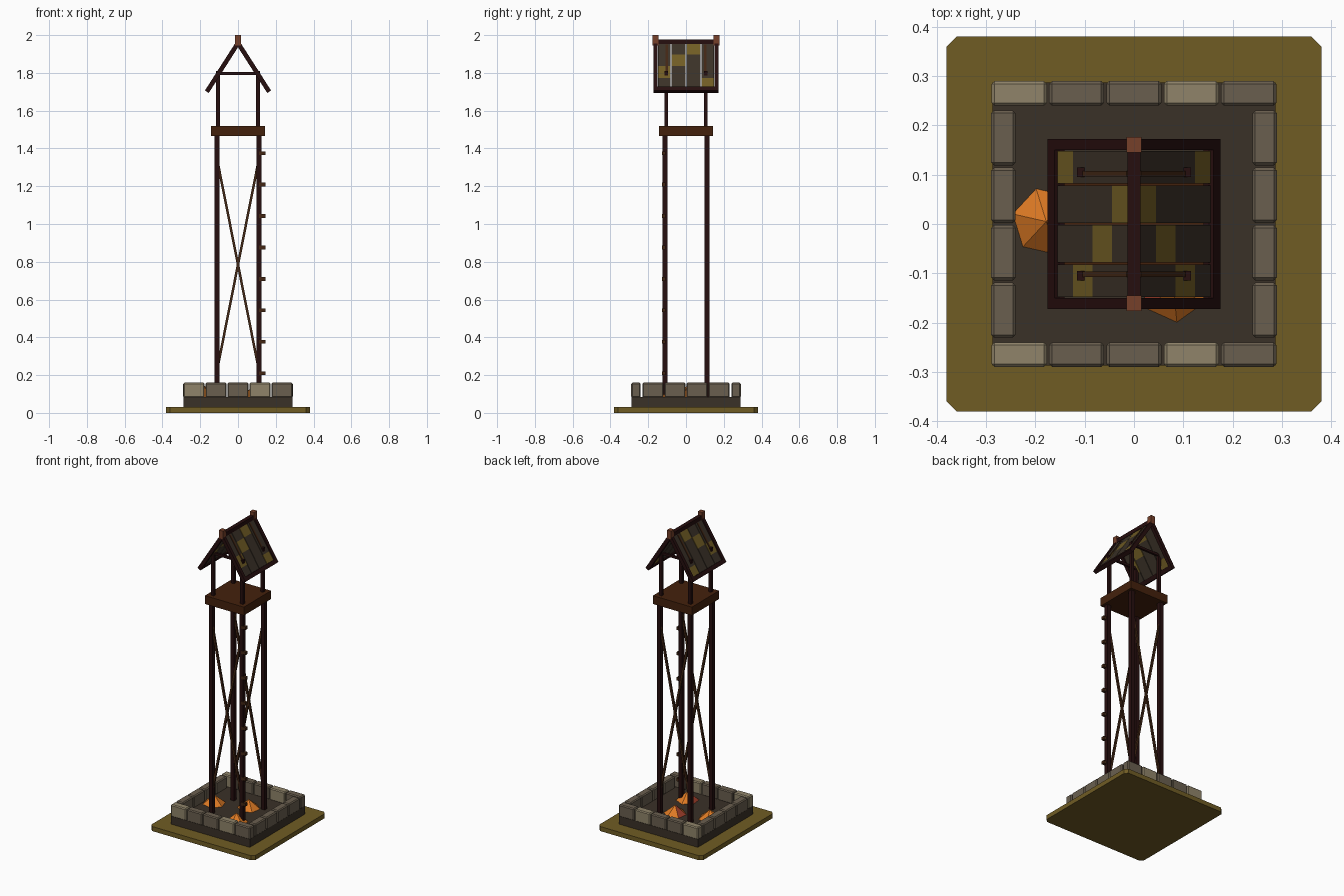
import bpy, bmesh, math
from mathutils import Vector, Matrix

if "Cube" in bpy.data.objects:
    bpy.data.objects.remove(bpy.data.objects["Cube"])


def mat(name, r, g, b):
    m = bpy.data.materials.new(name)
    lin = [((c / 255 + 0.055) / 1.055) ** 2.4 if c > 10 else c / 255 / 12.92 for c in (r, g, b)]
    m.diffuse_color = (*lin, 1)
    m.use_nodes = True
    m.node_tree.nodes["Principled BSDF"].inputs["Base Color"].default_value = m.diffuse_color
    return m


OLIVE = mat("olive", 112, 92, 36)
SOIL = mat("dark_soil", 58, 49, 39)
STONE = mat("stone", 106, 95, 79)
LIGHT = mat("light_stone", 144, 132, 106)
WOOD = mat("dark_wood", 38, 14, 14)
PLANK = mat("platform_brown", 68, 33, 12)
BRACE = mat("brace_brown", 66, 38, 20)
COPPER = mat("ridge_copper", 118, 64, 42)
ORANGE = mat("leaf_orange", 222, 122, 36)
RED = mat("leaf_red", 160, 62, 42)


def finish(name, bm, mats):
    me = bpy.data.meshes.new(name)
    bm.to_mesh(me)
    bm.free()
    for m in mats:
        me.materials.append(m)
    ob = bpy.data.objects.new(name, me)
    bpy.context.collection.objects.link(ob)
    return ob


def box(name, m, centre, size, tilt=0.0, bevel=0.0):
    """Box with a centre and full size, tilted about the y axis."""
    bm = bmesh.new()
    bmesh.ops.create_cube(bm, size=1, matrix=Matrix.Diagonal((*size, 1)))
    if bevel:
        bmesh.ops.bevel(bm, geom=bm.edges[:], offset=bevel, segments=1, affect='EDGES')
    bm.transform(Matrix.Translation(centre) @ Matrix.Rotation(tilt, 4, 'Y'))
    return finish(name, bm, [m])


def bar(name, m, p, q, y, wy, t):
    """Bar between two (x, z) points at depth y."""
    dx, dz = q[0] - p[0], q[1] - p[1]
    return box(name, m, ((p[0] + q[0]) / 2, y, (p[1] + q[1]) / 2),
               (math.hypot(dx, dz), wy, t), -math.atan2(dz, dx))


# Ground plate with clipped corners
bm = bmesh.new()
a, c = 0.38, 0.36
ring = [(c, -a), (a, -c), (a, c), (c, a), (-c, a), (-a, c), (-a, -c), (-c, -a)]
face = bm.faces.new([bm.verts.new((x, y, 0)) for x, y in ring])
top = bmesh.ops.extrude_face_region(bm, geom=[face])
bmesh.ops.translate(bm, vec=(0, 0, 0.03), verts=[v for v in top["geom"] if isinstance(v, bmesh.types.BMVert)])
bmesh.ops.recalc_face_normals(bm, faces=bm.faces[:])
finish("ground_plate", bm, [OLIVE])
box("soil_bed", SOIL, (0, 0, 0.055), (0.575, 0.575, 0.06))

# Stone kerb
P = 0.1165
for s in (-1, 1):
    for i in range(5):
        box("kerb_stone", LIGHT if i in (0, 3) else STONE, ((i - 2) * P, s * 0.265, 0.12),
            (0.112, 0.05, 0.08), bevel=0.006)
    for i in range(4):
        box("side_kerb_stone", STONE, (s * 0.265, (i - 1.5) * P, 0.12),
            (0.05, 0.112, 0.08), bevel=0.006)

# Leaf piles
for n, (px, py, turn) in enumerate([(-0.178, 0.005, 0.3), (0.03, 0.07, 0.9), (0.08, -0.13, 0.1)]):
    bm = bmesh.new()
    bmesh.ops.create_cone(bm, cap_ends=True, segments=6, radius1=0.072, radius2=0, depth=0.06,
                          matrix=Matrix.Translation((px, py, 0.113)) @ Matrix.Rotation(turn, 4, 'Z'))
    for f in bm.faces:
        d = f.calc_center_median() - Vector((px, py, 0.1))
        f.material_index = 1 if d.x < -0.01 and d.y > -0.01 and abs(d.y) < 0.025 else 0
    finish("leaf_pile", bm, [ORANGE, RED])

# Legs, upper posts
for sx in (-1, 1):
    for sy in (-1, 1):
        box("leg", WOOD, (sx * 0.112, sy * 0.112, 0.775), (0.027, 0.027, 1.39))
        box("upper_post", WOOD, (sx * 0.106, sy * 0.105, 1.66), (0.02, 0.02, 0.3))

# Cross braces on front and back, tie beams
for sy in (-1, 1):
    for sx in (-1, 1):
        bar("cross_brace", BRACE, (-sx * 0.108, 0.24), (sx * 0.108, 1.33), sy * 0.112 + sx * 0.003, 0.012, 0.013)
    box("tie_beam", WOOD, (0, sy * 0.105, 1.797), (0.21, 0.014, 0.015))

# Climbing pegs
for i in range(8):
    box("climbing_peg", BRACE, (0.128, -0.118, 0.21 + i * 0.1664), (0.034, 0.02, 0.02))

# Platform
box("platform", PLANK, (0, 0, 1.4925), (0.284, 0.284, 0.055))

# Roof frame
APEX, EAVE = 1.958, (0.16, 1.708)
for sx in (-1, 1):
    for sy in (-1, 1):
        bar("rafter", WOOD, (0, APEX), (sx * EAVE[0], EAVE[1]), sy * 0.161, 0.022, 0.024)
        # thin batten on the roof slope
        k = (APEX - EAVE[1]) / EAVE[0]
        bar("roof_batten", BRACE, (sx * 0.012, APEX - 0.012 * k + 0.008),
            (sx * 0.11, APEX - 0.11 * k + 0.008), sy * 0.102, 0.012, 0.008)
    bar("eave_beam", WOOD, (sx * 0.151, APEX - 0.151 * k), (sx * 0.165, APEX - 0.165 * k), 0, 0.344, 0.024)
box("ridge_beam", WOOD, (0, 0, 1.965), (0.026, 0.344, 0.026))
for sy in (-1, 1):
    box("ridge_cap", COPPER, (0, sy * 0.161, 1.973), (0.03, 0.032, 0.054))

# Roof shingles: four strips per slope, one olive shingle in each
ys = [-0.15, -0.08, 0.0, 0.08, 0.15]
xs = [0.0, 0.04, 0.08, 0.12, 0.153]
olive_at = [2, 1, 0, 3]
for sx in (-1, 1):
    for r in range(4):
        for j in range(4):
            p, q = [(sx * x, APEX - x * k) for x in xs[j:j + 2]]
            bar("roof_shingle", OLIVE if olive_at[r] == j else SOIL, p, q,
                (ys[r] + ys[r + 1]) / 2, ys[r + 1] - ys[r] - 0.004, 0.01)
